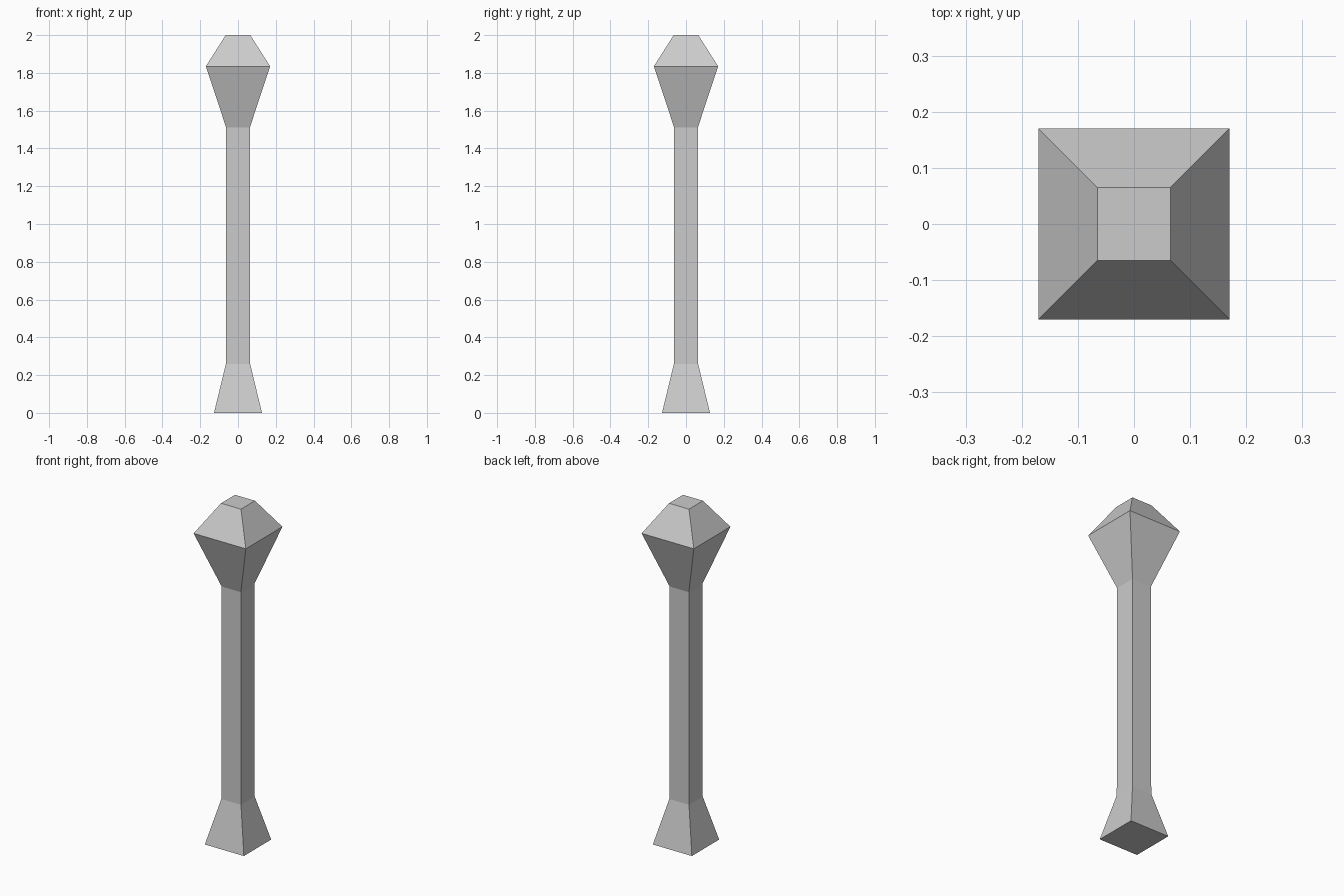
import bpy
import bmesh

if "Cube" in bpy.data.objects:
    bpy.data.objects.remove(bpy.data.objects["Cube"])


def square_loft(name, profile, cap_bottom=False, cap_top=False):
    """Flat-sided square section through (half width, height) points."""
    bm = bmesh.new()
    rings = [[bm.verts.new((sx * h, sy * h, z))
              for sx, sy in ((-1, -1), (1, -1), (1, 1), (-1, 1))]
             for h, z in profile]
    for low, high in zip(rings, rings[1:]):
        for i in range(4):
            j = (i + 1) % 4
            bm.faces.new((low[i], low[j], high[j], high[i]))
    if cap_bottom:
        bm.faces.new(rings[0][::-1])
    if cap_top:
        bm.faces.new(rings[-1])
    mesh = bpy.data.meshes.new(name)
    bm.to_mesh(mesh)
    bm.free()
    obj = bpy.data.objects.new(name, mesh)
    bpy.context.collection.objects.link(obj)
    return obj


# Rings where the parts meet
FOOT_TOP = (0.064, 0.26)
SHAFT_TOP = (0.0625, 1.51)

# Flared foot
square_loft("foot", [(0.127, 0.0), FOOT_TOP], cap_bottom=True)

# Slightly tapered shaft
square_loft("shaft", [FOOT_TOP, SHAFT_TOP])

# Faceted head
square_loft("head", [SHAFT_TOP, (0.17, 1.835), (0.065, 2.0)], cap_top=True)
